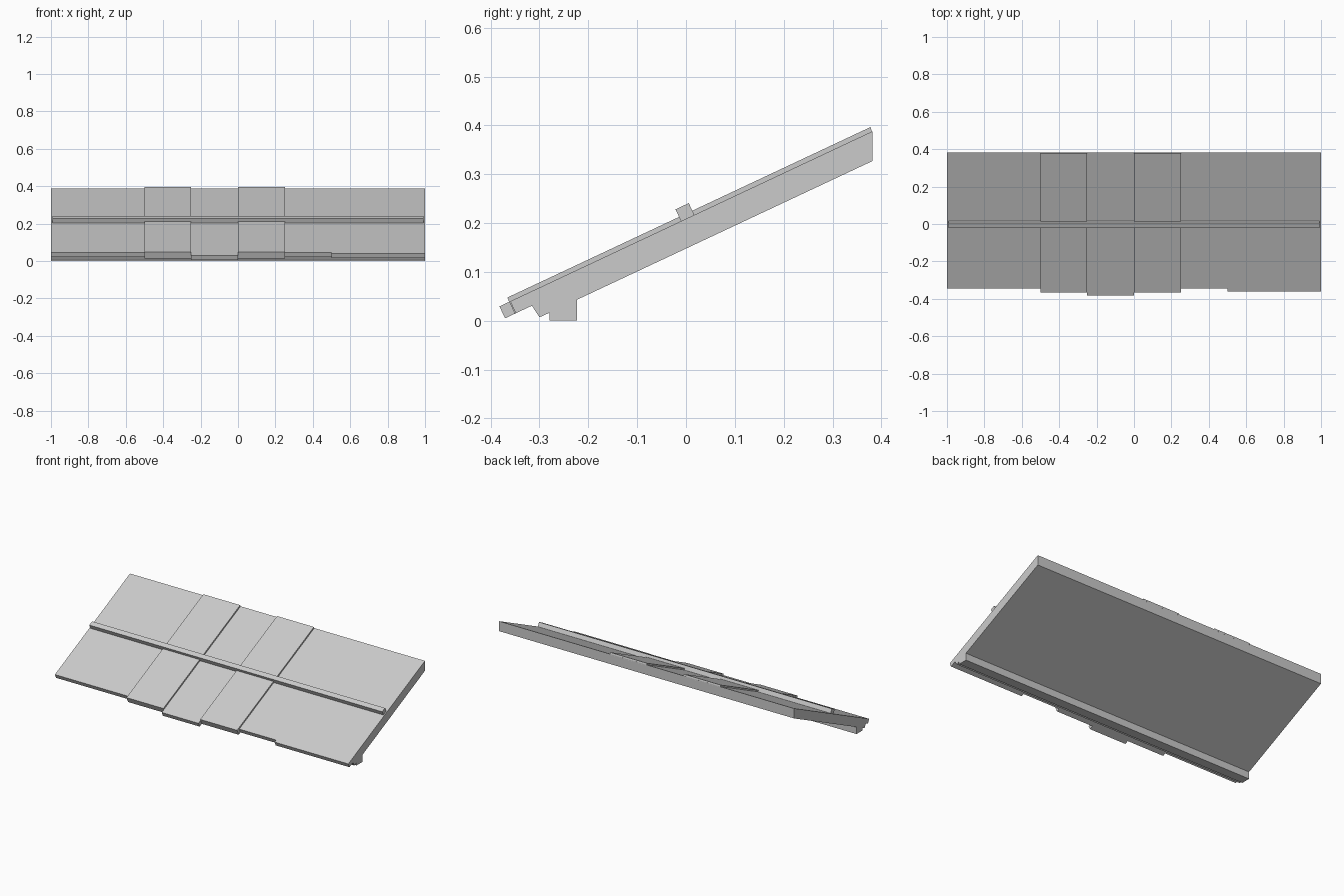
import bpy, math
from mathutils import Vector

cube = bpy.data.objects.get("Cube")
if cube:
    bpy.data.objects.remove(cube, do_unlink=True)

grey = bpy.data.materials.new("roof_grey")
grey.use_nodes = True
colour = (0.6, 0.6, 0.6, 1)
grey.diffuse_color = colour
grey.node_tree.nodes["Principled BSDF"].inputs["Base Color"].default_value = colour

# Roof plane: a point on its top back edge, the uphill and outward directions
PITCH = math.radians(25.15)
UP = Vector((math.cos(PITCH), math.sin(PITCH)))
OUT = Vector((-math.sin(PITCH), math.cos(PITCH)))
BACK, BACK_Z = 0.382, 0.388


def on_roof(y, lift=0):
    """Point on the roof surface at depth y, moved outward by lift."""
    return Vector((y, BACK_Z - (BACK - y) * math.tan(PITCH))) + OUT * lift


def extrude(name, profile, x0, x1):
    """Extrude a closed (y, z) profile along x."""
    n = len(profile)
    verts = [(x, p[0], p[1]) for x in (x0, x1) for p in profile]
    faces = [(i, (i + 1) % n, n + (i + 1) % n, n + i) for i in range(n)]
    faces += [tuple(reversed(range(n))), tuple(range(n, 2 * n))]
    mesh = bpy.data.meshes.new(name)
    mesh.from_pydata(verts, [], faces)
    mesh.materials.append(grey)
    obj = bpy.data.objects.new(name, mesh)
    bpy.context.collection.objects.link(obj)
    # Consistent outward normals
    import bmesh
    bm = bmesh.new()
    bm.from_mesh(mesh)
    bmesh.ops.recalc_face_normals(bm, faces=bm.faces)
    bm.to_mesh(mesh)
    bm.free()
    return obj


THICK = 0.027
# Deck with the stepped eave beam along its lower edge
under = on_roof(-0.327, -THICK)
extrude("roof_deck", [
    on_roof(-0.327), under, (-0.300, 0.007), (-0.280, 0.016), (-0.280, 0),
    (-0.223, 0), (-0.223, 0.043), (BACK, 0.327), (BACK, BACK_Z)], -1, 1)

# Eave overhangs: x range and depth of the front edge
for i, (x0, x1, front) in enumerate([
        (-1, -0.5, -0.345), (-0.5, -0.25, -0.362), (-0.25, 0, -0.382),
        (0, 0.25, -0.362), (0.25, 0.5, -0.345), (0.5, 1, -0.36)]):
    extrude(f"eave_panel_{i + 1}", [
        on_roof(front), on_roof(front, -THICK), under, on_roof(-0.327)], x0, x1)

# Two raised sheets lying on the deck
for side, x0 in (("right", -0.5), ("left", 0)):
    extrude(f"raised_sheet_{side}", [
        on_roof(-0.362, 0.0095), on_roof(-0.362, -0.005),
        on_roof(BACK - 0.002, -0.005), on_roof(BACK, 0.0095)], x0, x0 + 0.25)

# Batten across the middle
low = Vector((-0.0215, 0.228))
extrude("cross_batten", [
    low, low + UP * 0.03, low + UP * 0.03 - OUT * 0.03, low - OUT * 0.03], -0.993, 0.993)
